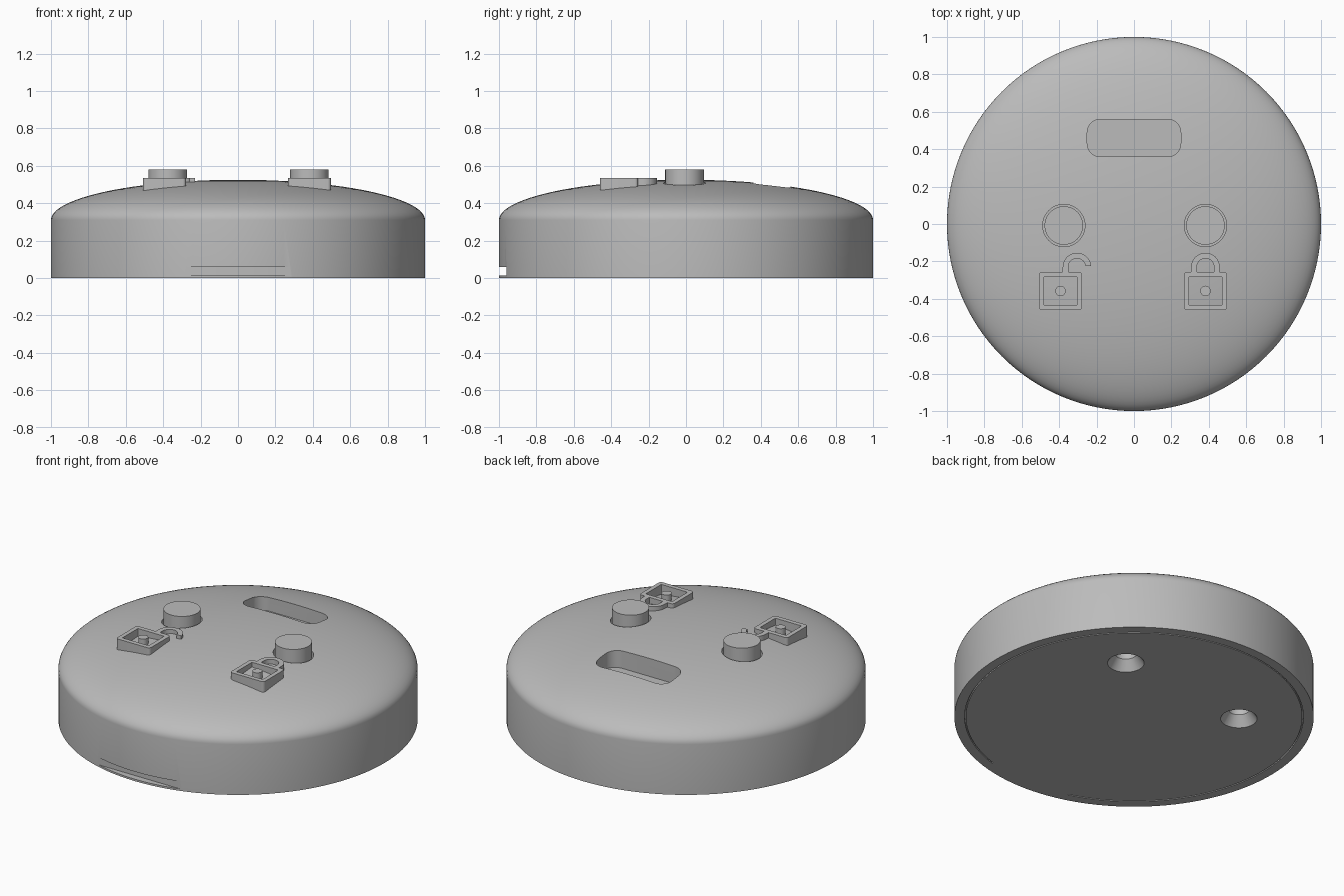
import bpy, bmesh
from math import sin, cos, pi, radians, asin

cube = bpy.data.objects.get("Cube")
if cube:
    bpy.data.objects.remove(cube, do_unlink=True)

grey = bpy.data.materials.new("light grey plastic")
grey.use_nodes = True
COLOUR = (0.5, 0.5, 0.5, 1)
grey.diffuse_color = COLOUR
grey.node_tree.nodes["Principled BSDF"].inputs["Base Color"].default_value = COLOUR


def add_object(name, bm):
    bmesh.ops.recalc_face_normals(bm, faces=bm.faces)
    mesh = bpy.data.meshes.new(name)
    bm.to_mesh(mesh)
    bm.free()
    mesh.materials.append(grey)
    obj = bpy.data.objects.new(name, mesh)
    bpy.context.collection.objects.link(obj)
    return obj


def arc(cx, cy, r, a0, a1, n):
    """Points on an arc, angles in degrees."""
    return [(cx + r * cos(radians(a0 + (a1 - a0) * i / n)),
             cy + r * sin(radians(a0 + (a1 - a0) * i / n))) for i in range(n + 1)]


def circle(cx, cy, r, n=48):
    return arc(cx, cy, r, 0, 360, n)[:-1]


def rounded_rect(cx, cy, w, h, r, n=8):
    pts = []
    for k, (sx, sy) in enumerate([(1, 1), (-1, 1), (-1, -1), (1, -1)]):
        pts += arc(cx + sx * (w / 2 - r), cy + sy * (h / 2 - r), r, 90 * k, 90 * k + 90, n)
    return pts


def prism(name, outline, z0, z1, hole=None):
    """Upright prism over an outline, optionally with a matching hole through it."""
    bm = bmesh.new()
    loops = [[[bm.verts.new((x, y, z)) for x, y in pts] for z in (z0, z1)]
             for pts in ([outline, hole] if hole else [outline])]
    n = len(outline)

    def bridge(a, b):
        for i in range(n):
            j = (i + 1) % n
            bm.faces.new((a[i], a[j], b[j], b[i]))

    for low, high in loops:
        bridge(low, high)
    for level in (0, 1):
        if hole:
            bridge(loops[0][level], loops[1][level])
        else:
            bm.faces.new(loops[0][level])
    return add_object(name, bm)


def lathe(name, profile, cx=0, cy=0, n=128):
    """Solid of revolution; the profile starts and ends on the axis."""
    bm = bmesh.new()
    verts = [bm.verts.new((r, 0, z)) for r, z in profile]
    edges = [bm.edges.new(p) for p in zip(verts, verts[1:])]
    bmesh.ops.spin(bm, geom=verts + edges, cent=(0, 0, 0), axis=(0, 0, 1),
                   angle=2 * pi, steps=n)
    bmesh.ops.remove_doubles(bm, verts=bm.verts, dist=1e-4)
    bmesh.ops.translate(bm, verts=bm.verts, vec=(cx, cy, 0))
    return add_object(name, bm)


def cut(target, cutter):
    cutter.hide_render = True
    mod = target.modifiers.new("cut", "BOOLEAN")
    mod.operation, mod.solver, mod.object = "DIFFERENCE", "EXACT", cutter
    bpy.context.view_layer.objects.active = target
    bpy.ops.object.modifier_apply(modifier=mod.name)
    bpy.data.objects.remove(cutter, do_unlink=True)


# Domed round housing
RIM_Z, DOME_H = 0.31, 0.215
dome = [(cos(pi / 2 * i / 24), RIM_Z + DOME_H * sin(pi / 2 * i / 24)) for i in range(24)]
housing = lathe("housing", [(0, 0), (1, 0)] + dome + [(0, RIM_Z + DOME_H)])

# Recessed rounded window on top
cut(housing, prism("window_cutter", rounded_rect(0, 0.46, 0.5, 0.2, 0.07), 0.4, 0.7))

# Pry notch at the front edge
cut(housing, prism("notch_cutter", [(-0.28, -1.1), (0.28, -1.1), (0.28, -0.96), (-0.28, -0.96)],
                   0.012, 0.058))

# Seam around the base plate, open at the front tab
gap = 17
seam = (arc(0, 0, 0.943, -90 + gap, 270 - gap, 110)
        + arc(0, 0, 0.936, 270 - gap, -90 + gap, 110))
cut(housing, prism("seam_cutter", seam, -0.05, 0.012))

# Countersunk screw holes underneath
for x, y in ((0.42, 0.43), (-0.46, 0.36)):
    cut(housing, lathe("screw_hole_cutter",
                       [(0, -0.02), (0.102, -0.02), (0.102, 0.0), (0.06, 0.06), (0.06, 0.16), (0, 0.16)],
                       x, y, 48))

# Push buttons, each in a slightly wider well
parts = [housing]
for side, x in (("left", 0.382), ("right", -0.375)):
    cut(housing, prism("well_cutter", circle(x, -0.008, 0.113), 0.44, 0.7))
    parts.append(prism(side + "_button", circle(x, -0.008, 0.103), 0.43, 0.58))

# Raised padlock symbols: frame, keyhole pin and shackle
BASE, TOP = 0.44, 0.535
FRAME_Y, SHACKLE_Y, LEG_Y = -0.358, -0.23, -0.262


def padlock(name, x, shackle_x, is_open):
    parts.append(prism(name + "_frame", rounded_rect(x, FRAME_Y, 0.23, 0.205, 0.018), BASE, TOP,
                       rounded_rect(x, FRAME_Y, 0.178, 0.15, 0.004)))
    parts.append(prism(name + "_keyhole", circle(x, FRAME_Y, 0.028, 24), BASE, TOP))
    end = 5 if is_open else 0
    outer = arc(shackle_x, SHACKLE_Y, 0.076, 180, end, 24)
    inner = arc(shackle_x, SHACKLE_Y, 0.046, end, 180, 24)
    right_leg = [] if is_open else [(shackle_x + 0.076, LEG_Y), (shackle_x + 0.046, LEG_Y)]
    outline = ([(shackle_x - 0.076, LEG_Y)] + outer + right_leg + inner
               + [(shackle_x - 0.046, LEG_Y)])
    parts.append(prism(name + "_shackle", outline, BASE, TOP))


padlock("closed_lock", 0.382, 0.382, False)
padlock("open_lock", -0.393, -0.305, True)

# Smooth the curves, keep edges crisp
bpy.ops.object.select_all(action="DESELECT")
for obj in parts:
    obj.select_set(True)
bpy.context.view_layer.objects.active = housing
bpy.ops.object.shade_smooth_by_angle(angle=radians(30))
